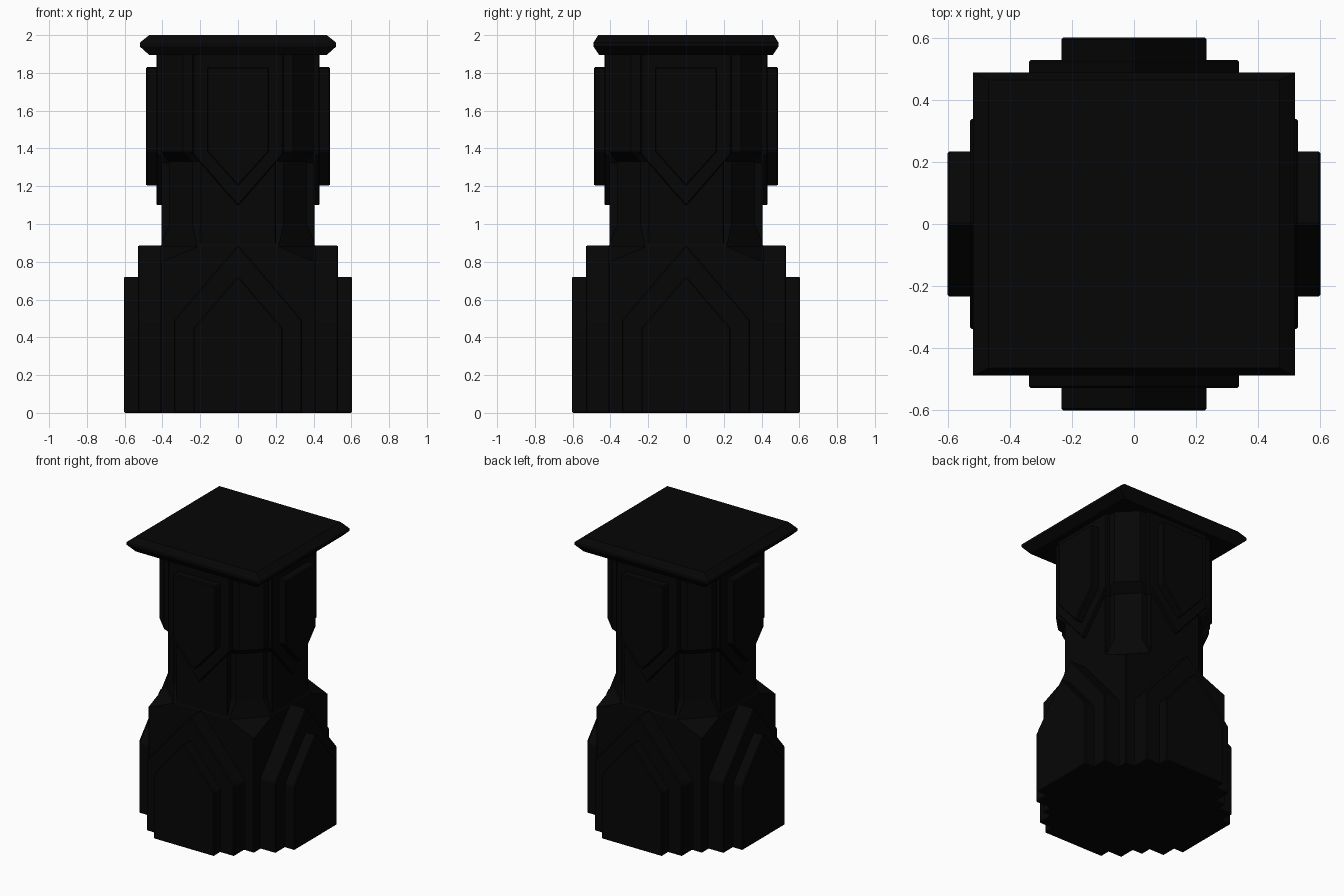
import bpy, bmesh, math
from mathutils import Matrix, Vector

cube = bpy.data.objects.get("Cube")
if cube:
    bpy.data.objects.remove(cube, do_unlink=True)

black = bpy.data.materials.new("black stone")
black.use_nodes = True
COLOR = (0.0018, 0.0018, 0.0018, 1)
black.diffuse_color = COLOR
black.node_tree.nodes["Principled BSDF"].inputs["Base Color"].default_value = COLOR


def finish(name, bm):
    bmesh.ops.recalc_face_normals(bm, faces=bm.faces)
    mesh = bpy.data.meshes.new(name)
    bm.to_mesh(mesh)
    bm.free()
    mesh.materials.append(black)
    obj = bpy.data.objects.new(name, mesh)
    bpy.context.collection.objects.link(obj)
    return obj


def loft(name, rings):
    """Stack closed rings of points and cap both ends."""
    bm = bmesh.new()
    loops = [[bm.verts.new(p) for p in ring] for ring in rings]
    n = len(loops[0])
    for low, high in zip(loops, loops[1:]):
        for i in range(n):
            j = (i + 1) % n
            bm.faces.new((low[i], low[j], high[j], high[i]))
    bm.faces.new(loops[0][::-1])
    bm.faces.new(loops[-1])
    return finish(name, bm)


def octagon(z, r, w):
    """Square of half size r whose flat sides have half width w."""
    return [(r, -w, z), (r, w, z), (w, r, z), (-w, r, z),
            (-r, w, z), (-r, -w, z), (-w, -r, z), (w, -r, z)]


def rectangle(z, x, y):
    return [(x, -y, z), (x, y, z), (-x, y, z), (-x, -y, z)]


def pointed_plates(name, half, flat_z, shoulder_z, tip_z, depth, bevel=0.006):
    """One five-sided plate on each of the four sides."""
    outline = [(-half, flat_z), (half, flat_z), (half, shoulder_z),
               (0, tip_z), (-half, shoulder_z)]
    for k, side in enumerate(("front", "left", "back", "right")):
        turn = Matrix.Rotation(k * math.pi / 2, 4, "Z")
        rings = [[turn @ Vector((x, y, z)) for x, z in outline]
                 for y in (-0.3, -depth)]
        plate = loft(f"{side}_{name}", rings)
        mod = plate.modifiers.new("soft edge", "BEVEL")
        mod.width = bevel
        mod.segments = 1


# Core: square foot, sloped corner facets, slim waist, wider column above
loft("core", [octagon(z, r, w) for z, r, w in (
    (0, 0.41, 0.405), (0.8, 0.41, 0.405), (0.88, 0.41, 0.215),
    (1.0, 0.365, 0.24), (1.33, 0.365, 0.24), (1.38, 0.405, 0.29),
    (1.92, 0.405, 0.29))])

# Flat waist panels that stand a little proud of the corner posts
pointed_plates("waist_panel", 0.2, 0.8, 1.38, 1.4, 0.405, 0.003)

# Layered plates pointing up on the base
pointed_plates("base_outer_plate", 0.34, 0, 0.49, 0.89, 0.53)
pointed_plates("base_inner_plate", 0.235, 0, 0.45, 0.725, 0.603)

# Layered plates pointing down on the column
pointed_plates("column_outer_plate", 0.24, 1.91, 1.37, 1.095, 0.432)
pointed_plates("column_inner_plate", 0.165, 1.83, 1.385, 1.2, 0.488)

# Slab on top with a pointed edge
loft("top_slab", [rectangle(1.895, 0.47, 0.46), rectangle(1.94, 0.52, 0.49),
                  rectangle(1.96, 0.52, 0.49), rectangle(2.0, 0.47, 0.465)])
